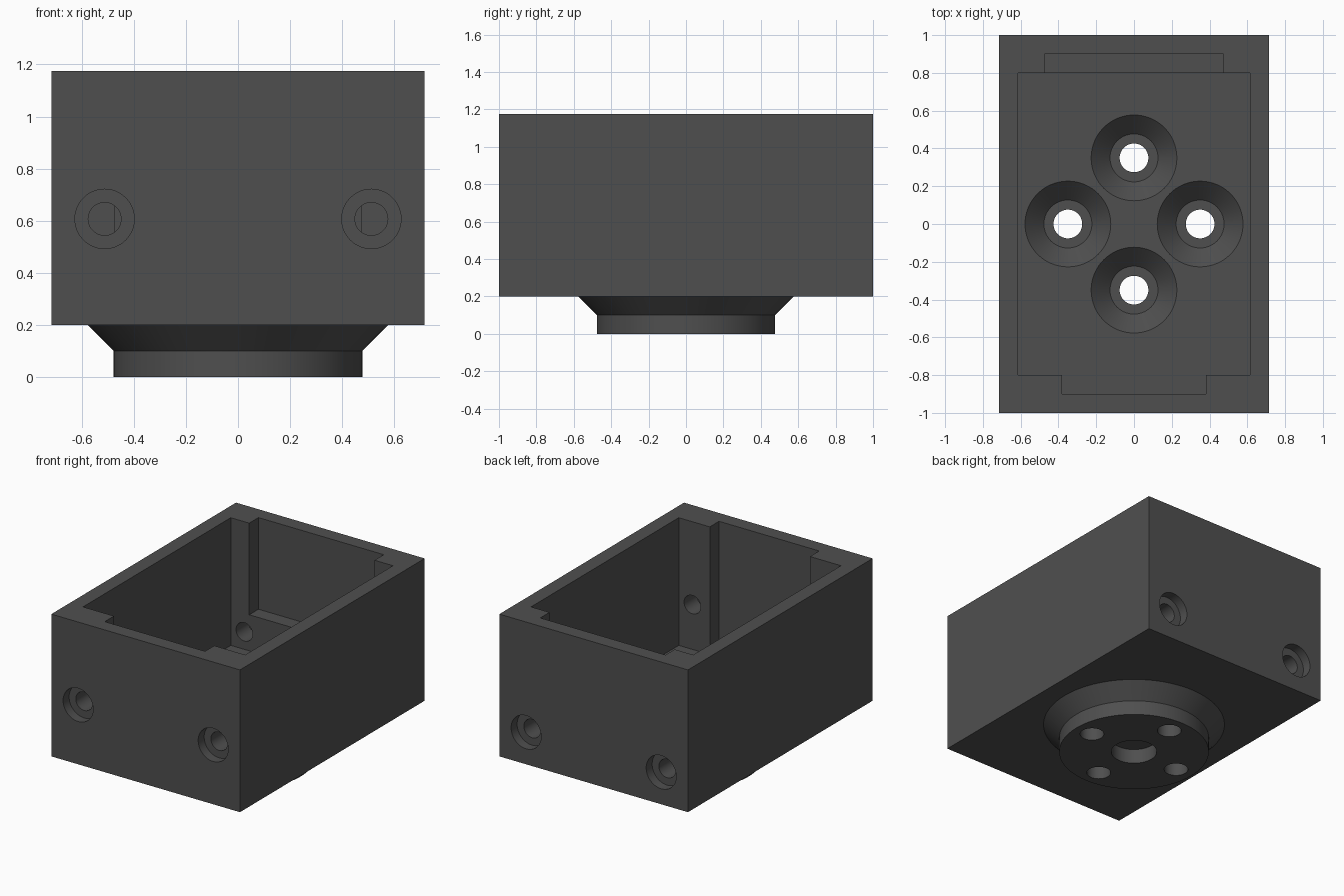
import bpy, bmesh, math
from mathutils import Matrix

if "Cube" in bpy.data.objects:
    bpy.data.objects.remove(bpy.data.objects["Cube"])

grey = bpy.data.materials.new("dark grey")
grey.diffuse_color = (0.078, 0.078, 0.078, 1)
grey.use_nodes = True
grey.node_tree.nodes["Principled BSDF"].inputs["Base Color"].default_value = grey.diffuse_color


def add_object(name, bm):
    bmesh.ops.recalc_face_normals(bm, faces=bm.faces)
    mesh = bpy.data.meshes.new(name)
    bm.to_mesh(mesh)
    bm.free()
    mesh.materials.append(grey)
    obj = bpy.data.objects.new(name, mesh)
    bpy.context.collection.objects.link(obj)
    return obj


def box(name, x0, x1, y0, y1, z0, z1):
    bm = bmesh.new()
    bmesh.ops.create_cube(bm, size=1)
    for v in bm.verts:
        v.co = (x0 if v.co.x < 0 else x1,
                y0 if v.co.y < 0 else y1,
                z0 if v.co.z < 0 else z1)
    return add_object(name, bm)


def turned(name, profile, matrix=Matrix(), n=64):
    """Closed solid of revolution from (radius, height) points."""
    bm = bmesh.new()
    rings = [[bm.verts.new((r * math.cos(2 * math.pi * i / n),
                            r * math.sin(2 * math.pi * i / n), z))
              for i in range(n)] for r, z in profile]
    for a, b in zip(rings, rings[1:]):
        for i in range(n):
            j = (i + 1) % n
            bm.faces.new((a[i], a[j], b[j], b[i]))
    bm.faces.new(rings[0])
    bm.faces.new(rings[-1])
    bm.transform(matrix)
    return add_object(name, bm)


# Outer block and the tapered mounting boss below it
housing = box("housing", -0.715, 0.715, -1, 1, 0.2, 1.175)
boss = turned("boss", [(0.477, 0), (0.477, 0.1), (0.577, 0.2), (0.5, 0.25)], n=96)

# Main cavity with a shallow recess in each end wall
cutters = [
    box("cavity_cutter", -0.615, 0.615, -0.8, 0.8, 0.3, 1.4),
    box("back_recess_cutter", -0.475, 0.475, 0.6, 0.9, 0.547, 1.45),
    box("front_recess_cutter", -0.38, 0.38, -0.9, -0.6, 0.3, 1.5),
]

# Four countersunk floor holes
for i in range(4):
    a = i * math.pi / 2
    place = Matrix.Translation((0.35 * math.cos(a), 0.35 * math.sin(a), 0))
    cutters.append(turned("floor_hole_cutter",
                          [(0.076, -0.1), (0.076, 0.2), (0.127, 0.2),
                           (0.227, 0.3), (0.227, 0.35)], place))

# Blind centre bore under the boss
cutters.append(turned("centre_bore_cutter", [(0.145, -0.1), (0.145, 0.1)]))

# Counterbored screw holes through both end walls
for side, z in ((-1, 0.607), (1, 0.42)):
    for x in (-0.512, 0.512):
        place = (Matrix.Translation((x, side, z))
                 @ Matrix.Rotation(side * math.pi / 2, 4, 'X'))
        cutters.append(turned("screw_hole_cutter",
                              [(0.114, -0.1), (0.114, 0.065),
                               (0.063, 0.065), (0.063, 0.3)], place, 48))


def boolean(tool, operation):
    mod = housing.modifiers.new(tool.name, 'BOOLEAN')
    mod.operation = operation
    mod.solver = 'EXACT'
    mod.object = tool
    bpy.context.view_layer.objects.active = housing
    bpy.ops.object.modifier_apply(modifier=mod.name)
    bpy.data.objects.remove(tool)


boolean(boss, 'UNION')
for cutter in cutters:
    boolean(cutter, 'DIFFERENCE')

# Smooth the round walls, keep the edges crisp
bpy.ops.object.select_all(action='DESELECT')
housing.select_set(True)
bpy.context.view_layer.objects.active = housing
bpy.ops.object.shade_smooth_by_angle(angle=math.radians(30))
